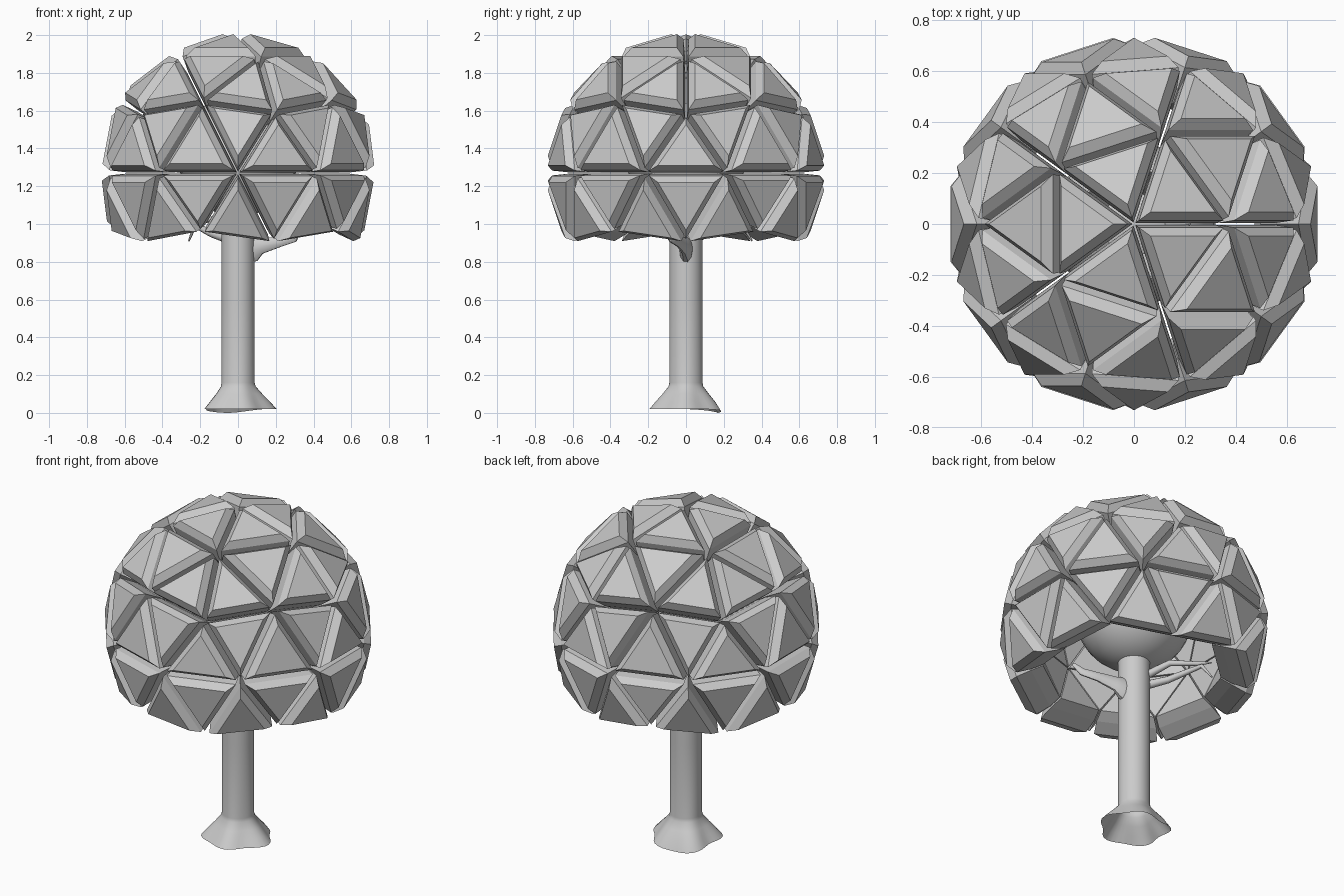
import bpy, bmesh, math
from mathutils import Vector

if "Cube" in bpy.data.objects:
    bpy.data.objects.remove(bpy.data.objects["Cube"])

CROWN_Z, CROWN_R = 1.27, 0.73


def new_object(name, bm, smooth=False):
    bmesh.ops.recalc_face_normals(bm, faces=bm.faces)
    me = bpy.data.meshes.new(name)
    bm.to_mesh(me)
    bm.free()
    ob = bpy.data.objects.new(name, me)
    bpy.context.collection.objects.link(ob)
    if smooth:
        bpy.context.view_layer.objects.active = ob
        ob.select_set(True)
        bpy.ops.object.shade_smooth_by_angle(angle=math.radians(40))
        ob.select_set(False)
    return ob


def skin_rings(bm, rings, caps=True):
    loops = [[bm.verts.new(p) for p in ring] for ring in rings]
    n = len(loops[0])
    for a, b in zip(loops, loops[1:]):
        for i in range(n):
            bm.faces.new((a[i], a[(i + 1) % n], b[(i + 1) % n], b[i]))
    if caps:
        bm.faces.new(loops[0][::-1])
        bm.faces.new(loops[-1])


# Crown: one chamfered block on every triangle of a subdivided icosahedron
ico = bmesh.new()
bmesh.ops.create_icosphere(ico, subdivisions=2, radius=CROWN_R)
crown = bmesh.new()
# each ring: radial scale, triangle scale, lift along the face normal
PROFILE = [(0.76, 0.96, 0), (0.86, 0.96, 0), (0.985, 0.88, 0), (0.985, 0.67, 0.042)]
for f in ico.faces:
    c = f.calc_center_median()
    if c.z < -0.42 * CROWN_R:
        continue
    n = f.normal if f.normal.dot(c) > 0 else -f.normal
    rings = []
    for radial, scale, lift in PROFILE:
        rings.append([(c + (v.co - c) * scale) * radial + n * lift + Vector((0, 0, CROWN_Z))
                      for v in f.verts])
    skin_rings(crown, rings)
ico.free()
new_object("crown_blocks", crown)

# Inner core of the crown
core = bmesh.new()
bmesh.ops.create_uvsphere(core, u_segments=32, v_segments=16, radius=0.32)
for v in core.verts:
    v.co.z += 1.36
new_object("crown_core", core, True)

# Trunk with flared, wavy root base, open underneath
trunk = bmesh.new()
N = 40
rings = []
for z, r, wave in [(0.02, 0.186, 1.0), (0.06, 0.154, 0.8), (0.10, 0.122, 0.4),
                   (0.14, 0.092, 0.1), (0.16, 0.088, 0), (0.6, 0.088, 0), (1.10, 0.087, 0)]:
    ring = []
    for i in range(N):
        a = 2 * math.pi * i / N
        lobe = wave * (0.014 * math.cos(5 * a + 0.4) + 0.006 * math.cos(3 * a))
        dip = 0.02 * max(0, math.cos(a - 1.885)) ** 4 * (wave == 1.0)
        ring.append(((r + lobe) * math.cos(a), (r + lobe) * math.sin(a), z - dip))
    rings.append(ring)
skin_rings(trunk, rings, caps=False)
new_object("trunk", trunk, True)


# Branches: tapered tubes along short paths, optionally flattened sideways
def branch(name, points, squash=1.0):
    bm = bmesh.new()
    pts = [Vector(p[:3]) for p in points]
    rings = []
    for i, p in enumerate(pts):
        d = (pts[min(i + 1, len(pts) - 1)] - pts[max(i - 1, 0)]).normalized()
        u = d.cross(Vector((0, 0, 1))).normalized()
        w = d.cross(u)
        r = points[i][3]
        rings.append([p + u * r * squash * math.cos(k * math.pi / 5)
                      + w * r * math.sin(k * math.pi / 5) for k in range(10)])
    skin_rings(bm, rings)
    new_object(name, bm, True)


branch("branch_right", [(0.03, 0, 0.86, 0.08), (0.085, 0, 0.87, 0.07), (0.12, -0.01, 0.885, 0.045),
                        (0.22, -0.04, 0.905, 0.028), (0.30, -0.08, 0.925, 0.022),
                        (0.33, -0.12, 0.98, 0.01)], 0.5)
branch("branch_left", [(-0.05, 0.03, 0.92, 0.025), (-0.14, 0.12, 0.95, 0.02),
                       (-0.2, 0.22, 0.98, 0.016), (-0.23, 0.3, 0.99, 0.012), (-0.26, 0.35, 0.91, 0.004)])
branch("branch_left_upper", [(-0.04, 0.04, 0.97, 0.025), (-0.12, 0.16, 1.03, 0.018),
                             (-0.22, 0.28, 1.01, 0.012), (-0.29, 0.31, 1.03, 0.004)])
# Upper twigs reaching towards the crown gaps
for k in range(5):
    a = math.radians(72 * k)
    x, y = math.cos(a), math.sin(a)
    branch("upper_twig_%d" % k, [(0.1 * x, 0.1 * y, 1.55, 0.025), (0.15 * x, 0.15 * y, 1.68, 0.016),
                                 (0.22 * x, 0.22 * y, 1.85, 0.005)])
